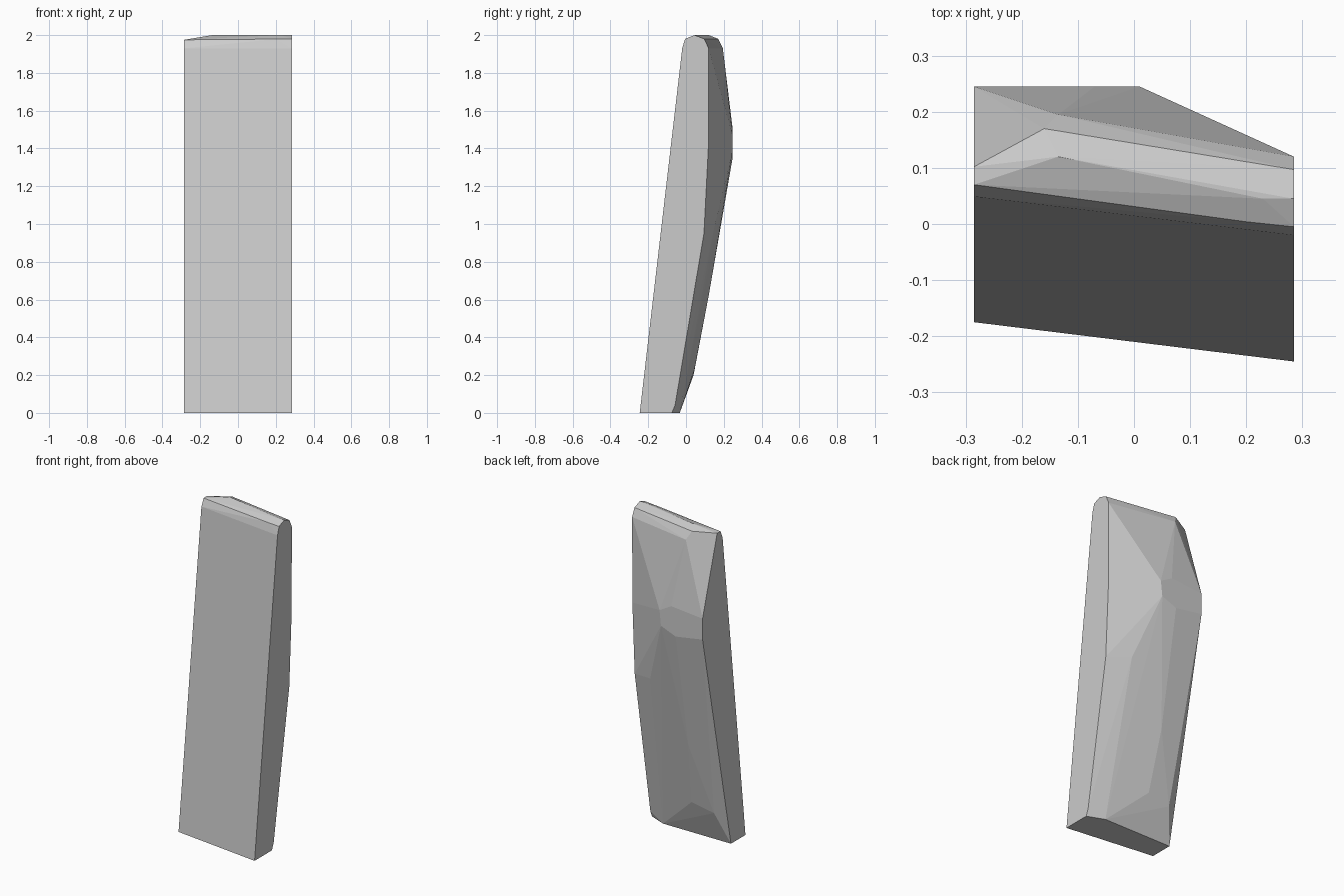
import bpy, bmesh, math

if "Cube" in bpy.data.objects:
    bpy.data.objects.remove(bpy.data.objects["Cube"])

W = 0.285  # half width

# Right end profile (y, z) on x = +W
right_profile = [(-0.245, 0), (-0.02, 1.93), (-0.005, 1.98), (0.045, 2.0), (0.097, 1.98),
                 (0.12, 1.93), (0.118, 1.4), (0.095, 0.95), (-0.058, 0.04), (-0.075, 0)]
# Left end profile (y, z) on x = -W
left_profile = [(-0.175, 0), (0.049, 1.93), (0.07, 1.975), (0.102, 1.975),
                (0.245, 1.5), (0.245, 1.37), (-0.033, 0)]
# Chipped top and bulging back
top_chips = [(-0.135, 0.12, 2.0), (0.23, 0.045, 2.0), (-0.16, 0.17, 1.98),
             (-0.135, 0.195, 1.93), (0.2, 0.004, 1.979)]
back_bulge = [(-0.07, 0.245, 1.52), (0.01, 0.245, 1.475), (0.0, 0.245, 1.38), (-0.1, 0.245, 1.34),
              (0.14, 0.15, 0.98), (-0.1, 0.12, 0.62),
              (-0.07, 0.045, 0.23), (-0.22, 0.04, 0.2), (0.18, -0.033, 0)]

points = [(W, y, z) for y, z in right_profile] + [(-W, y, z) for y, z in left_profile]
points += top_chips + back_bulge

# Stone slab: convex faceted block wrapped around the points
bm = bmesh.new()
for p in points:
    bm.verts.new(p)
bmesh.ops.convex_hull(bm, input=bm.verts[:])
bmesh.ops.delete(bm, geom=[v for v in bm.verts if not v.link_faces], context='VERTS')
bmesh.ops.dissolve_limit(bm, angle_limit=math.radians(1), verts=bm.verts[:], edges=bm.edges[:])
bmesh.ops.recalc_face_normals(bm, faces=bm.faces[:])

mesh = bpy.data.meshes.new("stone_slab")
bm.to_mesh(mesh)
bm.free()
slab = bpy.data.objects.new("stone_slab", mesh)
bpy.context.collection.objects.link(slab)
